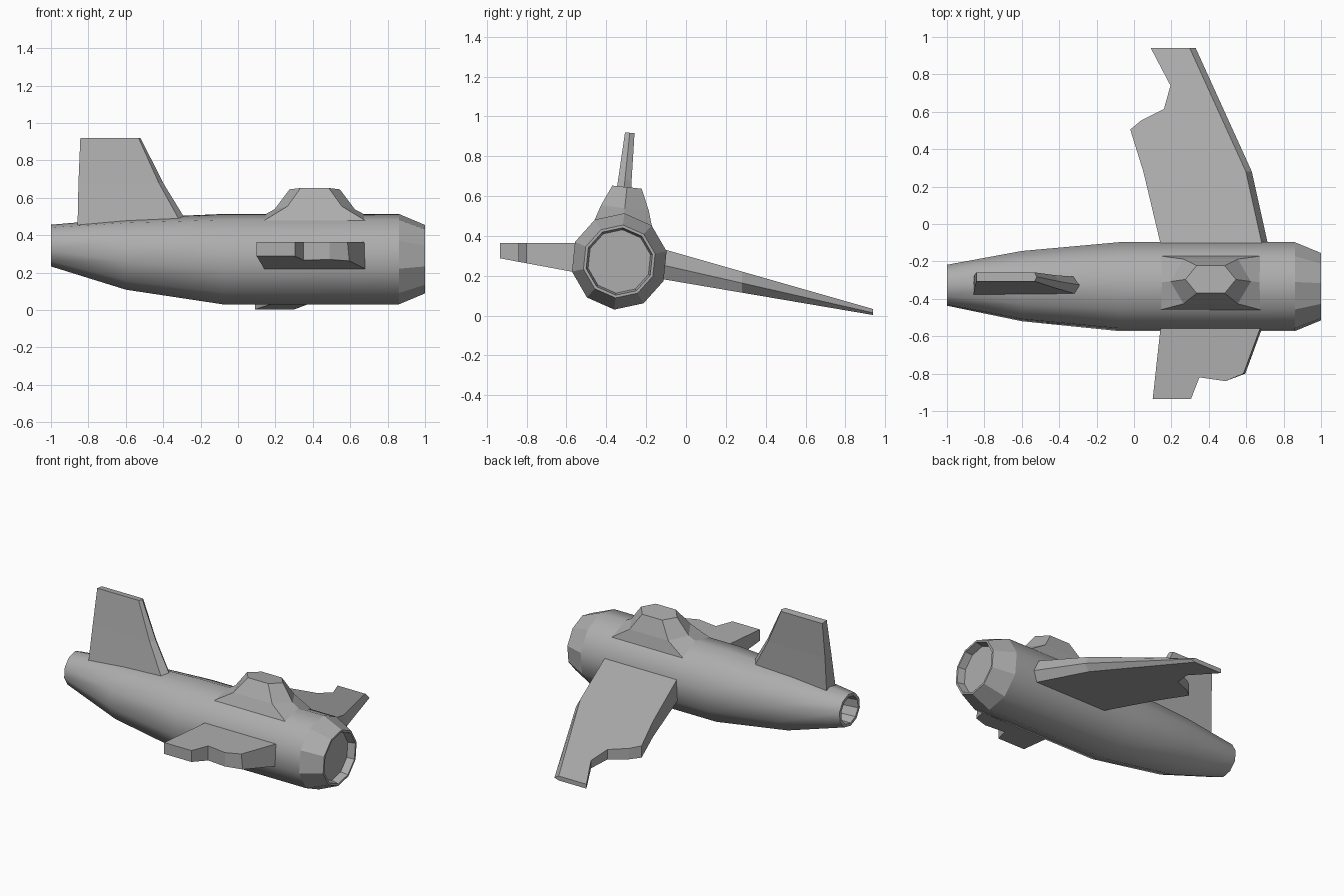
import bpy, bmesh
from math import sin, cos, radians, pi
from mathutils import Matrix, Vector

if "Cube" in bpy.data.objects:
    bpy.data.objects.remove(bpy.data.objects["Cube"])

# The fuselage, canopy and fin share a frame rolled slightly about the long axis
ROLL = Matrix.Translation((0, -0.335, 0.272)) @ Matrix.Rotation(radians(-5.9), 4, 'X')

# Mid-grey finish used on every part
grey = bpy.data.materials.new("mid_grey")
grey.diffuse_color = (0.42, 0.42, 0.42, 1)
grey.use_nodes = True
grey.node_tree.nodes["Principled BSDF"].inputs["Base Color"].default_value = grey.diffuse_color


def loft(name, rings, matrix=Matrix(), smooth_bands=()):
    """Skin a list of equal-length closed rings and cap both ends."""
    bm = bmesh.new()
    loops = [[bm.verts.new(matrix @ Vector(p)) for p in r] for r in rings]
    n = len(rings[0])
    for b, (lo, hi) in enumerate(zip(loops, loops[1:])):
        for i in range(n):
            j = (i + 1) % n
            f = bm.faces.new((lo[i], lo[j], hi[j], hi[i]))
            f.smooth = b in smooth_bands
    bm.faces.new(loops[0][::-1])
    bm.faces.new(loops[-1])
    bmesh.ops.recalc_face_normals(bm, faces=bm.faces)
    me = bpy.data.meshes.new(name)
    bm.to_mesh(me)
    bm.free()
    me.materials.append(grey)
    ob = bpy.data.objects.new(name, me)
    bpy.context.collection.objects.link(ob)
    return ob


def decagon(x, r, z=0.0):
    return [(x, r * sin(i * pi / 5), z + r * cos(i * pi / 5)) for i in range(10)]


# Fuselage: ten-sided tapered tube with recessed openings at both ends
sections = [(-0.88, 0.085, 0.065), (-1, 0.092, 0.073), (-1, 0.112, 0.073),
            (-0.6, 0.192, 0.028), (-0.08, 0.243, 0), (0.86, 0.243, 0),
            (1, 0.184, 0), (1, 0.170, 0), (0.95, 0.160, 0)]
loft("fuselage", [decagon(*s) for s in sections], ROLL, smooth_bands=(2, 3, 4))


# Canopy: stacked hexagons rising from the two top hull facets
def hexagon(x_end, x_side, half_w, z_end, z_side):
    c = 0.41
    return [(c - x_end, 0, z_end), (c - x_side, half_w, z_side), (c + x_side, half_w, z_side),
            (c + x_end, 0, z_end), (c + x_side, -half_w, z_side), (c - x_side, -half_w, z_side)]


loft("canopy", [hexagon(0.27, 0.27, 0.145, 0.238, 0.193),
                hexagon(0.215, 0.145, 0.12, 0.268, 0.272),
                hexagon(0.135, 0.075, 0.074, 0.375, 0.375)], ROLL)


# Tail fin: tapered sections with a pointed leading edge
def fin_section(z, x_back, x_front, half_w, bevel):
    y = -0.014
    return [(x_back, y - half_w, z), (x_back, y + half_w, z), (x_front - bevel, y + half_w, z),
            (x_front, y, z), (x_front - bevel, y - half_w, z)]


loft("tail_fin", [fin_section(0.17, -0.858, -0.255, 0.048, 0.04),
                  fin_section(0.408, -0.853, -0.40, 0.034, 0.025),
                  fin_section(0.648, -0.843, -0.52, 0.024, 0.012)], ROLL)


# Wings: flat outlines given thickness by planes sloping along the span
def wing(name, outline, lead, levels):
    """levels: (y0, z0, y1, z1, leading edge setback); first `lead` points lead."""
    rings = []
    for y0, z0, y1, z1, back in levels:
        rings.append([(x - (back if i < lead else 0), y, z0 + (z1 - z0) * (y - y0) / (y1 - y0))
                      for i, (x, y) in enumerate(outline)])
    loft(name, rings)


wing("long_wing",
     [(0.73, -0.17), (0.63, 0.28), (0.33, 0.94), (0.09, 0.94), (0.195, 0.74),
      (0.16, 0.615), (0.04, 0.555), (-0.02, 0.505), (0.05, 0.28), (0.157, -0.17)], 3,
     [(-0.1, 0.33, 0.94, 0.033, 0.032), (-0.1, 0.25, 0.94, 0.014, 0.0),
      (-0.1, 0.18, 0.94, 0.003, 0.03)])

wing("broken_wing",
     [(0.706, -0.5), (0.595, -0.80), (0.49, -0.84), (0.35, -0.82), (0.305, -0.935),
      (0.10, -0.935), (0.148, -0.5)], 2,
     [(-0.57, 0.365, -0.93, 0.365, 0.01), (-0.57, 0.22, -0.93, 0.287, 0.0)])
